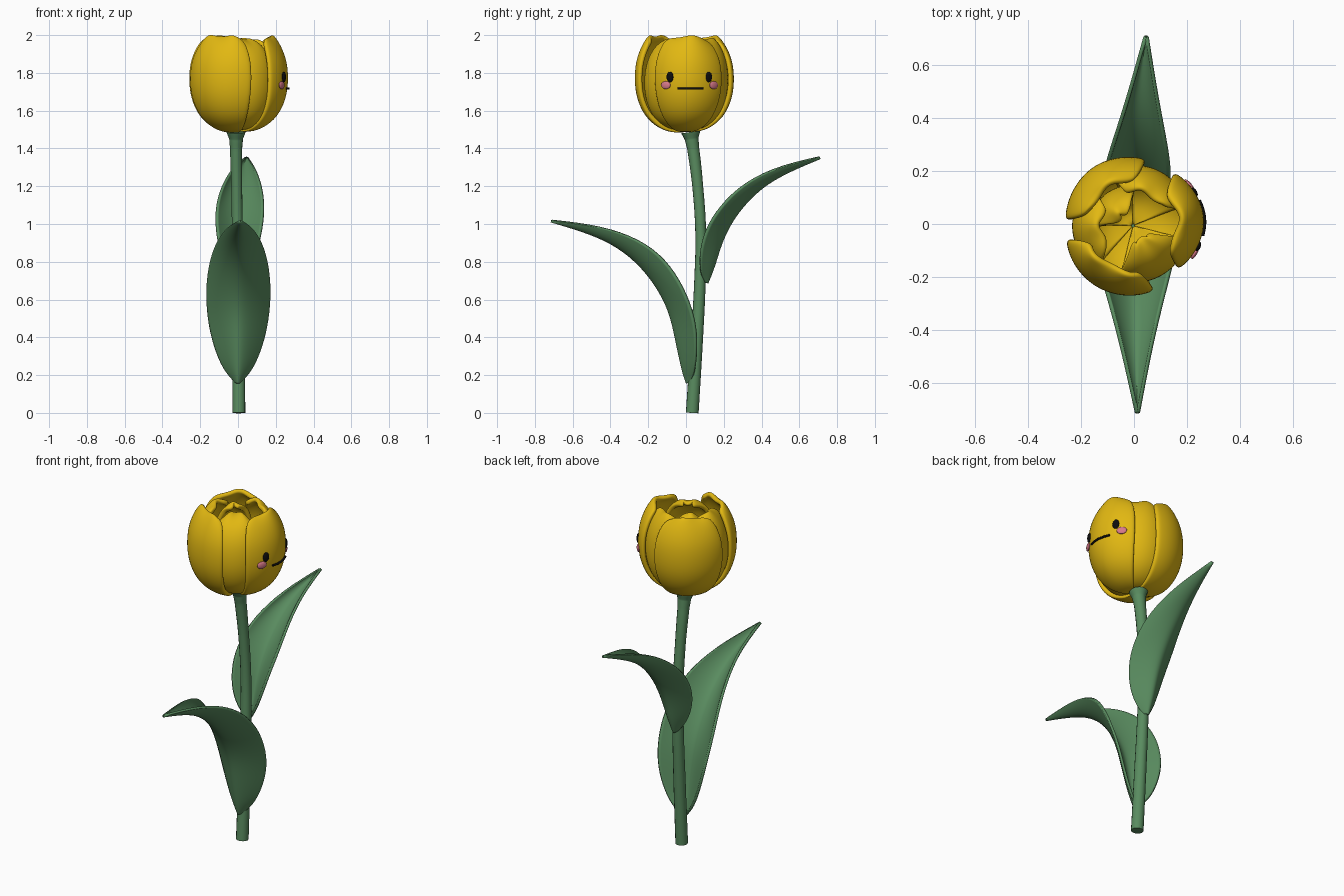
import bpy
from math import sin, cos, asin, radians, degrees

if "Cube" in bpy.data.objects:
    bpy.data.objects.remove(bpy.data.objects["Cube"])


def material(name, rgb):
    m = bpy.data.materials.new(name)
    m.diffuse_color = (*rgb, 1)
    m.use_nodes = True
    m.node_tree.nodes["Principled BSDF"].inputs["Base Color"].default_value = m.diffuse_color
    return m


GREEN = material("leaf green", (0.10, 0.26, 0.115))
YELLOW = material("petal yellow", (0.76, 0.48, 0.006))
BLACK = material("black", (0.004, 0.004, 0.004))
PINK = material("cheek pink", (0.68, 0.19, 0.25))


def sheet(name, rows, mat):
    """Smooth quad sheet from equally long rows of points."""
    n = len(rows[0])
    faces = [(j * n + i, j * n + i + 1, (j + 1) * n + i + 1, (j + 1) * n + i)
             for j in range(len(rows) - 1) for i in range(n - 1)]
    me = bpy.data.meshes.new(name)
    me.from_pydata([p for r in rows for p in r], [], faces)
    me.polygons.foreach_set("use_smooth", [True] * len(faces))
    me.materials.append(mat)
    ob = bpy.data.objects.new(name, me)
    bpy.context.collection.objects.link(ob)
    return ob


def tube(name, pts, radius, mat):
    """Round tube through (x, y, z, radius factor) points."""
    cu = bpy.data.curves.new(name, 'CURVE')
    cu.dimensions = '3D'
    cu.bevel_depth = radius
    cu.bevel_resolution = 5
    cu.use_fill_caps = True
    sp = cu.splines.new('BEZIER')
    sp.bezier_points.add(len(pts) - 1)
    for b, p in zip(sp.bezier_points, pts):
        b.co, b.radius = p[:3], p[3]
        b.handle_left_type = b.handle_right_type = 'AUTO'
    cu.materials.append(mat)
    ob = bpy.data.objects.new(name, cu)
    bpy.context.collection.objects.link(ob)


def leaf(name, stations, tip_x):
    """Cupped leaf: stations are (rib y, rib z, edge y, edge z, half width)."""
    rows = []
    last = len(stations) - 1
    for k, (ry, rz, ey, ez, w) in enumerate(stations):
        cx = tip_x * (k / last) ** 3
        row = []
        for i in range(9):
            t = i / 4 - 1
            f = abs(t) ** 1.5
            row.append((cx + w * t, ry + (ey - ry) * f, rz + (ez - rz) * f))
        rows.append(row)
    ob = sheet(name, rows, GREEN)
    sub = ob.modifiers.new("smooth", 'SUBSURF')
    sub.levels = sub.render_levels = 2
    sub.boundary_smooth = 'PRESERVE_CORNERS'
    sol = ob.modifiers.new("thickness", 'SOLIDIFY')
    sol.thickness = 0.014
    sol.offset = 0


# Stem, gently bowed and flared under the bloom
tube("stem", [(0.005, 0.033, 0, 1), (0.003, 0.055, 0.35, 0.97), (0, 0.074, 0.7, 0.9),
              (-0.003, 0.078, 0.95, 0.85), (-0.007, 0.062, 1.2, 0.85), (-0.01, 0.038, 1.40, 0.95),
              (-0.01, 0.03, 1.45, 1.08), (-0.01, 0.025, 1.487, 1.5)], 0.034, GREEN)

# Two cupped leaves arching front and back
leaf("lower_leaf", [(0.006, 0.158, 0.018, 0.162, 0.01), (-0.006, 0.185, 0.038, 0.19, 0.036),
                    (-0.025, 0.25, 0.048, 0.24, 0.078),
                    (-0.055, 0.386, 0.058, 0.35, 0.125), (-0.087, 0.54, 0.05, 0.49, 0.158),
                    (-0.162, 0.68, -0.01, 0.66, 0.17), (-0.265, 0.805, -0.11, 0.815, 0.149),
                    (-0.40, 0.905, -0.25, 0.92, 0.11), (-0.56, 0.968, -0.45, 0.99, 0.057),
                    (-0.715, 1.015, -0.71, 1.02, 0.004)], 0.013)
leaf("upper_leaf", [(0.112, 0.688, 0.1, 0.692, 0.008), (0.127, 0.72, 0.083, 0.72, 0.032),
                    (0.155, 0.79, 0.075, 0.775, 0.066), (0.19, 0.91, 0.076, 0.86, 0.097),
                    (0.256, 1.04, 0.108, 0.98, 0.121), (0.36, 1.16, 0.18, 1.09, 0.126),
                    (0.467, 1.24, 0.28, 1.195, 0.106), (0.60, 1.303, 0.45, 1.295, 0.06),
                    (0.71, 1.35, 0.705, 1.355, 0.004)], 0.046)

# Petals: (radius, height, half-angle in degrees) from base to rim
PROFILE = [(0.003, 1.486, 50), (0.09, 1.488, 46), (0.165, 1.523, 45), (0.225, 1.583, 46),
           (0.262, 1.67, 47), (0.273, 1.76, 48), (0.266, 1.86, 48), (0.235, 1.94, 46),
           (0.205, 1.985, 43), (0.183, 2.006, 38)]
FLAT, SLANT = 0.085, 0.035     # extra curl and yaw of the petal with the face


def petal(name, angle, scale, lift, close, phase, flat=0.04, slant=0.0):
    rows = []
    last = len(PROFILE) - 1
    for k, (r, z, half) in enumerate(PROFILE):
        v = k / last
        row = []
        for i in range(13):
            t = i / 6 - 1
            a = radians(angle + half * t)
            wave = v ** 5 * sin(t * 5 + phase)
            rr = r * scale * (1 - flat * abs(t) ** 1.5 + slant * t) - close * v ** 5 + 0.01 * wave
            zz = z + lift * (1 - 2 * v) - v ** 3 * (0.03 * t ** 4 + 0.006 * (1 - wave))
            row.append((rr * cos(a) - 0.004, rr * sin(a) - 0.006, zz))
        rows.append(row)
    ob = sheet(name, rows, YELLOW)
    sol = ob.modifiers.new("thickness", 'SOLIDIFY')
    sol.thickness = 0.028
    sol.offset = -1
    sub = ob.modifiers.new("smooth", 'SUBSURF')
    sub.levels = sub.render_levels = 2


petal("face_petal", 4, 1.0, 0, 0, 0.6, FLAT, SLANT)
petal("outer_petal_back", 127, 0.99, 0, 0, 2.5)
petal("outer_petal_front", 240, 1.0, -0.004, 0, 4.4)
petal("inner_petal_back", 66, 0.86, 0.012, 0.02, 0)
petal("inner_petal_left", 184, 0.86, 0.012, 0.03, 2.3)
petal("inner_petal_front", 301, 0.83, 0.012, 0.09, 4.6)
petal("core_petal", 135, 0.6, 0.022, 0.05, 1.0)


# Face on the +x petal
def skin_x(y, r=0.271):
    """x of the face petal's surface at a given y."""
    a = asin((y + 0.006) / 0.258)
    t = (degrees(a) - 4) / 48
    return r * (1 - FLAT * abs(t) ** 1.5 + SLANT * t) * cos(a) - 0.004


def spot(name, y, z, wide, high, mat, r=0.271):
    a = asin(y / 0.258)
    bpy.ops.mesh.primitive_uv_sphere_add(segments=24, ring_count=12, radius=1,
                                         location=(skin_x(y, r), y, z), rotation=(0, 0, a * 1.15))
    ob = bpy.context.object
    ob.name = name
    ob.scale = (0.009, wide, high)
    ob.data.materials.append(mat)
    bpy.ops.object.shade_smooth()


for side, s in (("left", -1), ("right", 1)):
    spot(side + "_eye", 0.018 + s * 0.103, 1.778, 0.019, 0.028, BLACK)
    spot(side + "_cheek", 0.02 + s * 0.127, 1.735, 0.028, 0.021, PINK)

mouth = [(skin_x(y, 0.272), y, 1.717, 1) for y in (-0.045 + 0.0225 * i for i in range(7))]
tube("mouth", mouth, 0.006, BLACK)
